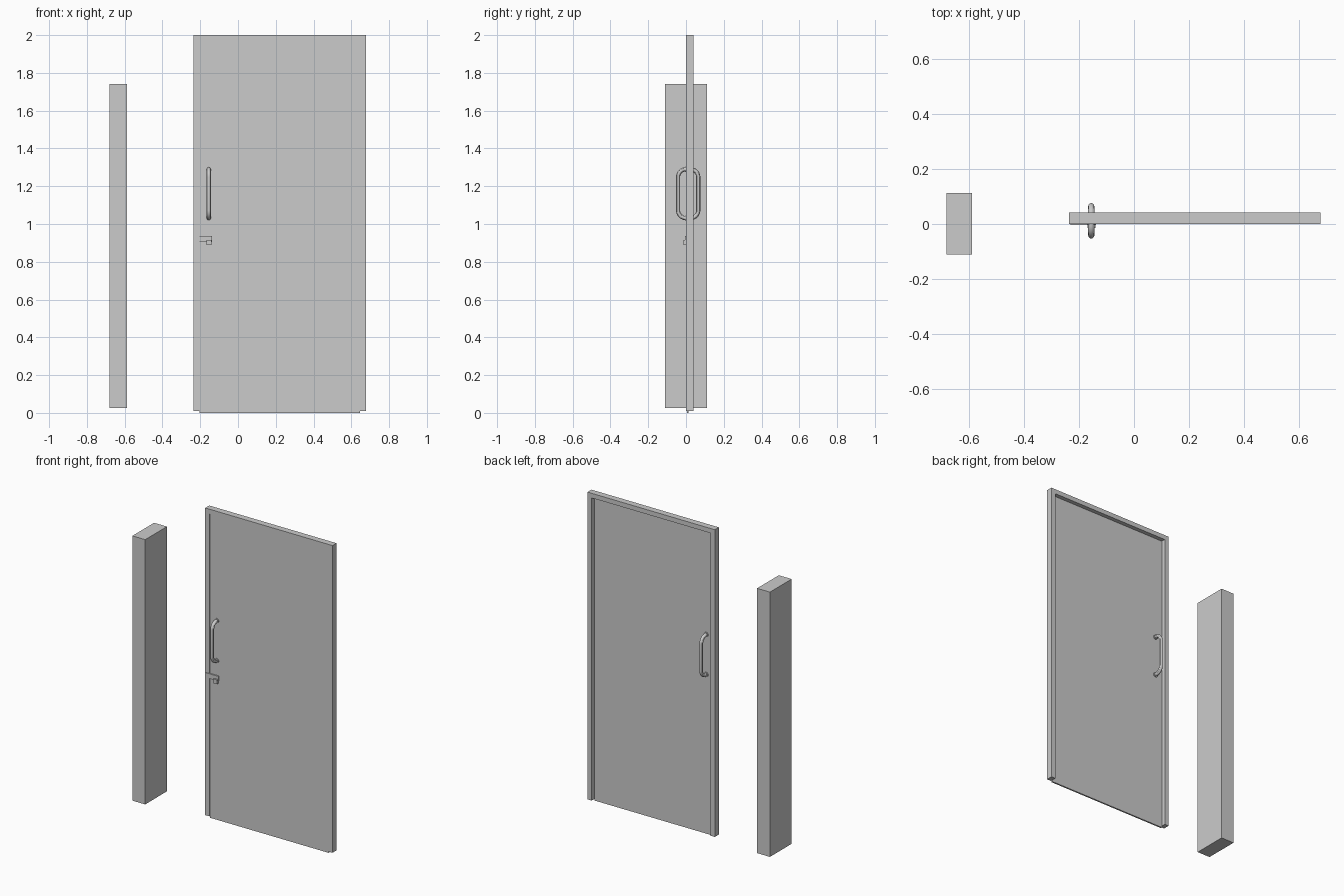
import bpy
import math
from mathutils import Vector

if "Cube" in bpy.data.objects:
    bpy.data.objects.remove(bpy.data.objects["Cube"])


def box(name, x, y, z):
    """Axis-aligned box from (min, max) ranges."""
    bpy.ops.mesh.primitive_cube_add(size=1)
    o = bpy.context.object
    o.name = name
    lo, hi = Vector((x[0], y[0], z[0])), Vector((x[1], y[1], z[1]))
    for v in o.data.vertices:
        v.co = (lo + hi) / 2 + Vector(a * b for a, b in zip(v.co, hi - lo))
    return o


def disc(name, x, y, z, r, depth):
    bpy.ops.mesh.primitive_cylinder_add(vertices=24, radius=r, depth=depth,
                                        location=(x, y, z), rotation=(math.pi / 2, 0, 0))
    bpy.context.object.name = name
    bpy.ops.object.shade_smooth_by_angle()


def pull_handle(name, x, y0, y1, z0, z1, corner=0.042, r=0.011):
    """D-shaped tube from the leaf face y0 out to y1."""
    s = 1 if y1 > y0 else -1
    pts = [(x, y0, z0)]
    for zc, start in ((z0 + corner, -90), (z1 - corner, 0)):
        for i in range(9):
            a = math.radians(start + 90 * i / 8)
            pts.append((x, y1 + s * corner * (math.cos(a) - 1), zc + corner * math.sin(a)))
    pts.append((x, y0, z1))
    curve = bpy.data.curves.new(name, 'CURVE')
    curve.dimensions = '3D'
    curve.bevel_depth = r
    curve.bevel_resolution = 4
    curve.use_fill_caps = True
    spline = curve.splines.new('POLY')
    spline.points.add(len(pts) - 1)
    for p, co in zip(spline.points, pts):
        p.co = (*co, 1)
    o = bpy.data.objects.new(name, curve)
    bpy.context.collection.objects.link(o)
    bpy.ops.object.select_all(action='DESELECT')
    o.select_set(True)
    bpy.context.view_layer.objects.active = o
    bpy.ops.object.convert(target='MESH')
    bpy.ops.object.shade_smooth_by_angle()
    for z in (z0, z1):
        disc(name + "_flange", x, y0 + s * 0.003, z, 0.015, 0.006)


# Free-standing post
box("post", (-0.68, -0.588), (-0.11, 0.112), (0.027, 1.742))

# Door frame: two jambs and the header
FY = (0.0, 0.041)
box("left_jamb", (-0.235, -0.205), FY, (0.01, 1.97))
box("right_jamb", (0.647, 0.677), FY, (0.01, 1.97))
box("header", (-0.235, 0.677), FY, (1.97, 2.0))

# Thin door leaf set just behind the frame front
box("door_leaf", (-0.205, 0.647), (0.004, 0.014), (0.0, 1.97))

# Pull handles on both faces
pull_handle("front_handle", -0.155, 0.004, -0.042, 1.031, 1.29)
pull_handle("back_handle", -0.155, 0.014, 0.065, 1.031, 1.29)

# Sliding latch with its thumb tab
box("latch_bar", (-0.23, -0.138), (-0.004, 0.006), (0.905, 0.936))
box("latch_tab", (-0.168, -0.14), (-0.014, 0.0), (0.888, 0.916))
